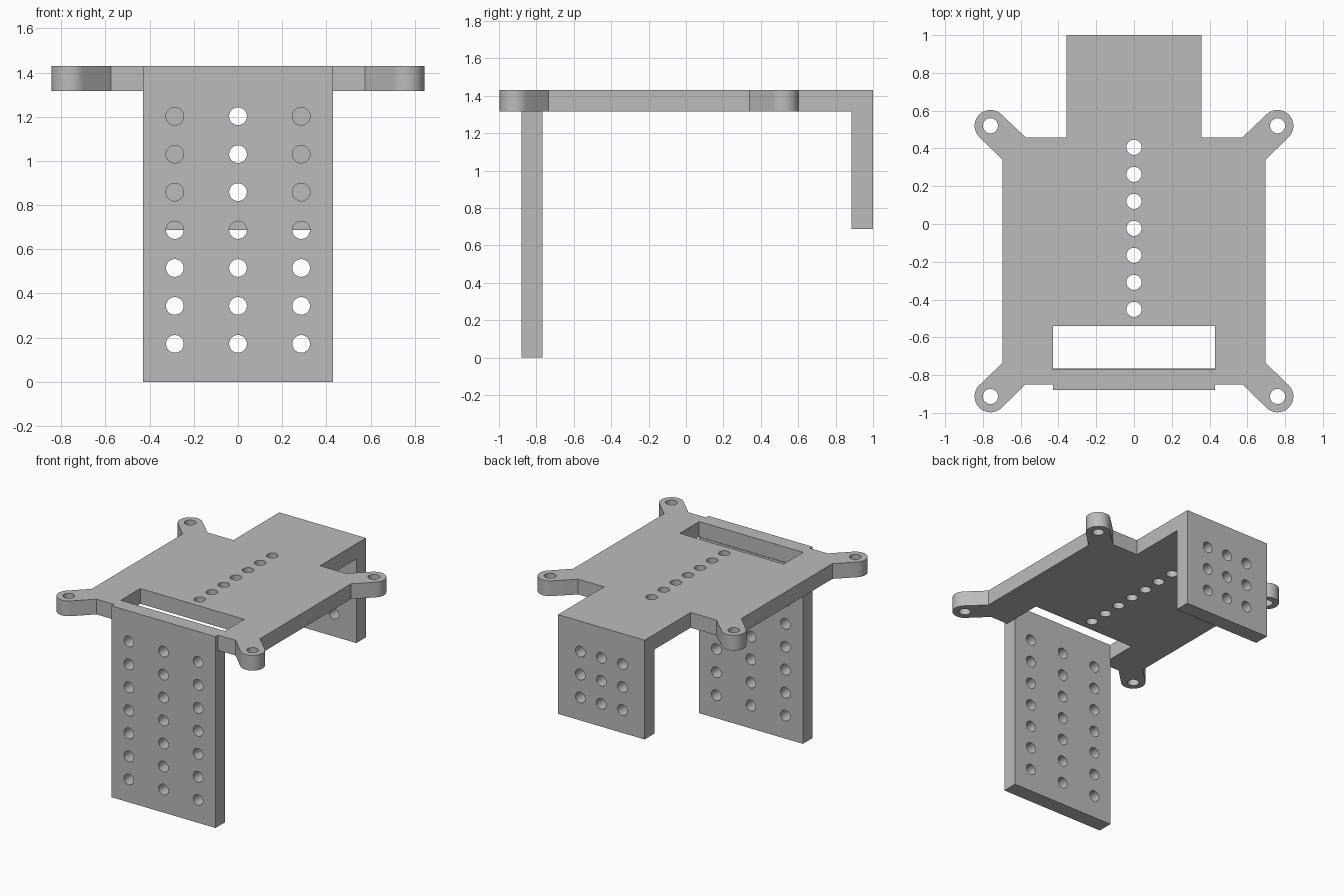
import bpy
import bmesh
from math import cos, sin, pi, radians

cube = bpy.data.objects.get("Cube")
if cube:
    bpy.data.objects.remove(cube, do_unlink=True)

grey = bpy.data.materials.new("light_grey")
grey.use_nodes = True
grey.diffuse_color = (0.5, 0.5, 0.5, 1)
grey.node_tree.nodes["Principled BSDF"].inputs["Base Color"].default_value = (0.5, 0.5, 0.5, 1)

THICK = 0.114
TOP = 1.43
UNDER = TOP - THICK
HOLE = 0.04


def arc(x, y, r, start, end, steps):
    """Points along an arc, angles in degrees."""
    angles = [radians(start + (end - start) * i / steps) for i in range(steps + 1)]
    return [(x + r * cos(a), y + r * sin(a)) for a in angles]


def circle(x, y, r=HOLE):
    return arc(x, y, r, 0, 360, 40)[:-1]


def rectangle(x, low, high):
    return [(-x, low), (x, low), (x, high), (-x, high)]


def slab(name, loops, location, upright=False):
    """Extrude an outline with holes into a flat slab centred on its plane."""
    curve = bpy.data.curves.new(name, 'CURVE')
    curve.dimensions = '2D'
    curve.fill_mode = 'BOTH'
    curve.extrude = THICK / 2
    for loop in loops:
        spline = curve.splines.new('POLY')
        spline.points.add(len(loop) - 1)
        for point, (x, y) in zip(spline.points, loop):
            point.co = (x, y, 0, 1)
        spline.use_cyclic_u = True
    helper = bpy.data.objects.new(name + "_profile", curve)
    bpy.context.collection.objects.link(helper)
    bpy.context.view_layer.update()
    graph = bpy.context.evaluated_depsgraph_get()
    mesh = bpy.data.meshes.new_from_object(helper.evaluated_get(graph))
    bpy.data.objects.remove(helper, do_unlink=True)

    # Weld the caps to the walls
    bm = bmesh.new()
    bm.from_mesh(mesh)
    bmesh.ops.remove_doubles(bm, verts=bm.verts, dist=0.0005)
    bmesh.ops.recalc_face_normals(bm, faces=bm.faces)
    bm.to_mesh(mesh)
    bm.free()
    mesh.name = name
    mesh.materials.clear()
    mesh.materials.append(grey)

    obj = bpy.data.objects.new(name, mesh)
    bpy.context.collection.objects.link(obj)
    obj.location = location
    if upright:
        obj.rotation_euler.x = pi / 2
    bpy.ops.object.select_all(action='DESELECT')
    obj.select_set(True)
    bpy.context.view_layer.objects.active = obj
    bpy.ops.object.shade_smooth_by_angle(angle=radians(30))
    return obj


# Top plate: right half of the outline from front to back, then mirrored
ear_x, ear_front, ear_back, ear_r = 0.76, -0.913, 0.52, 0.084
half = [(0.43, -0.88), (0.43, -0.85), (0.575, -0.85)]
half += arc(ear_x, ear_front, ear_r, -135, 45, 20)
half += [(0.696, -0.735), (0.696, 0.34)]
half += arc(ear_x, ear_back, ear_r, -45, 135, 20)
half += [(0.572, 0.457), (0.358, 0.457), (0.358, 1.0)]
outline = half + [(-x, y) for x, y in reversed(half)]

slot = rectangle(0.43, -0.77, -0.54)
ear_holes = [circle(s * ear_x, y) for s in (-1, 1) for y in (ear_front, ear_back)]
centre_holes = [circle(0, -0.452 + 0.143 * i) for i in range(7)]
slab("top_plate", [outline, slot] + ear_holes + centre_holes, (0, 0, TOP - THICK / 2))

# Tall front panel with a three by seven hole grid
ROW = 0.1717
front_holes = [circle(0.286 * c, 0.172 + ROW * r) for c in (-1, 0, 1) for r in range(7)]
slab("front_panel", [rectangle(0.43, 0, UNDER)] + front_holes,
     (0, -0.88 + THICK / 2, 0), upright=True)

# Short back panel with a three by three hole grid
back_holes = [circle(0.174 * c, 0.172 + ROW * r) for c in (-1, 0, 1) for r in range(4, 7)]
slab("back_panel", [rectangle(0.358, 0.688, UNDER)] + back_holes,
     (0, 1.0 - THICK / 2, 0), upright=True)
